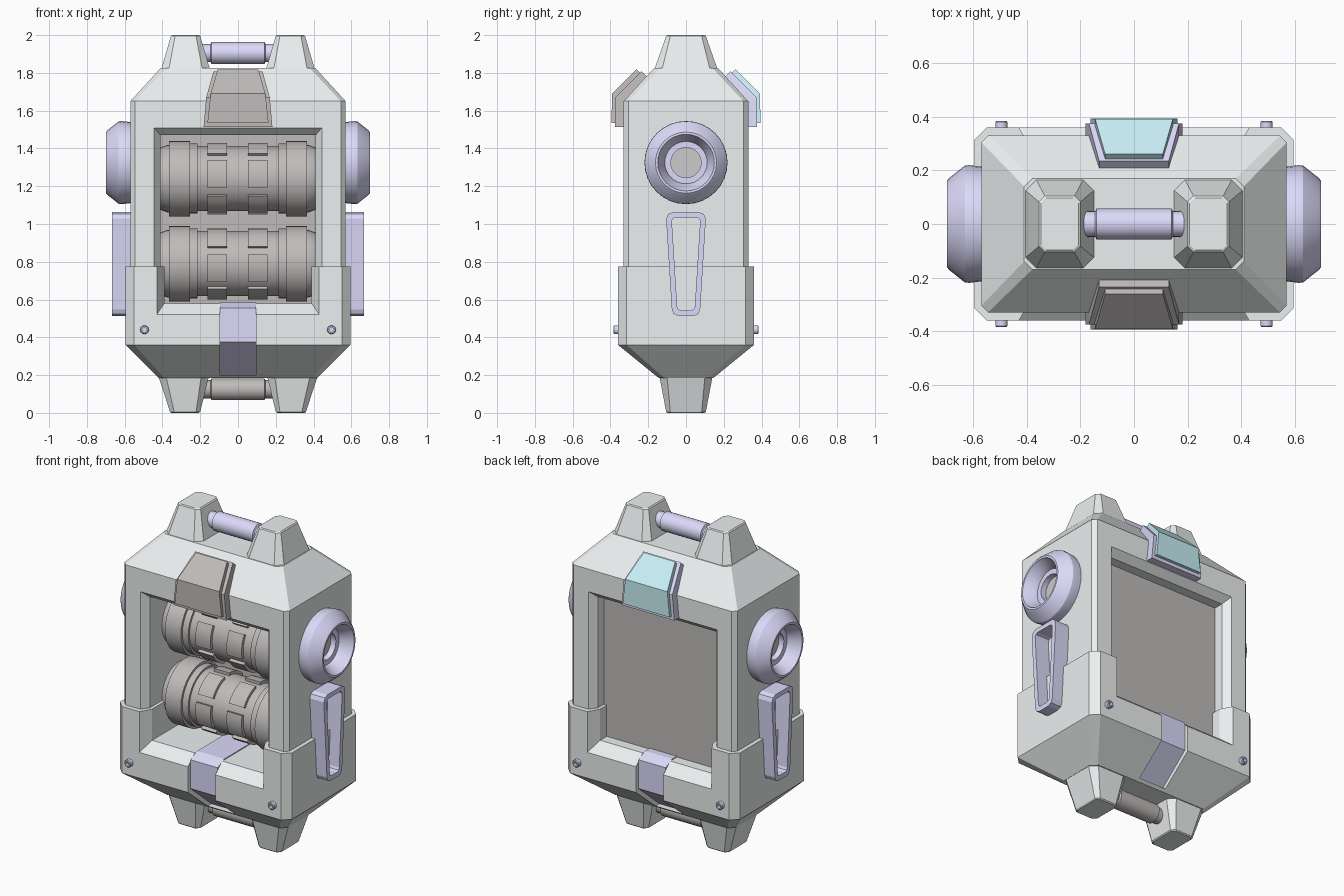
import bpy, bmesh, math
from mathutils import Vector

if "Cube" in bpy.data.objects:
    bpy.data.objects.remove(bpy.data.objects["Cube"])


def material(name, rgb):
    m = bpy.data.materials.new(name)
    m.diffuse_color = (*rgb, 1)
    m.use_nodes = True
    m.node_tree.nodes["Principled BSDF"].inputs["Base Color"].default_value = m.diffuse_color
    return m


SHELL = material("shell_light", (0.84, 0.87, 0.87))
GREY = material("dark_grey", (0.52, 0.50, 0.49))
LILAC = material("lilac", (0.72, 0.70, 0.95))
CYAN = material("cyan", (0.58, 0.87, 0.93))
WHITE = material("white", (0.98, 0.98, 0.98))


def finish(name, bm, mat=None):
    bmesh.ops.recalc_face_normals(bm, faces=bm.faces)
    me = bpy.data.meshes.new(name)
    bm.to_mesh(me)
    bm.free()
    ob = bpy.data.objects.new(name, me)
    bpy.context.collection.objects.link(ob)
    if mat:
        me.materials.append(mat)
    return ob


def loft(name, rings, mat=None, closed=False):
    """Skin a list of equal-length point rings; closed=True joins last to first."""
    bm = bmesh.new()
    vs = [[bm.verts.new(p) for p in r] for r in rings]
    n = len(rings[0])
    pairs = list(zip(vs, vs[1:]))
    if closed:
        pairs.append((vs[-1], vs[0]))
    for a, b in pairs:
        for i in range(n):
            j = (i + 1) % n
            bm.faces.new((a[i], a[j], b[j], b[i]))
    if not closed:
        bm.faces.new(vs[0])
        bm.faces.new(vs[-1])
    return finish(name, bm, mat)


def octa(x0, x1, y, z, c):
    """Rectangle with cut corners, at height z."""
    return [(x0 + c, -y, z), (x1 - c, -y, z), (x1, -y + c, z), (x1, y - c, z),
            (x1 - c, y, z), (x0 + c, y, z), (x0, y - c, z), (x0, -y + c, z)]


def lathe(name, profile, mat, axis='x', at=(0, 0, 0), flip=1, seg=32, closed=False):
    """Turn (along, radius) pairs about the x or y axis."""
    rings = []
    for t, r in profile:
        ring = []
        for k in range(seg):
            a = 2 * math.pi * k / seg
            p, q = r * math.cos(a), r * math.sin(a)
            v = (t * flip, p, q) if axis == 'x' else (p, t * flip, q)
            ring.append(Vector(v) + Vector(at))
        rings.append(ring)
    return loft(name, rings, mat, closed)


def cut(ob, cutter):
    cutter.hide_render = True
    m = ob.modifiers.new("cut", 'BOOLEAN')
    m.operation, m.solver, m.object = 'DIFFERENCE', 'EXACT', cutter
    bpy.context.view_layer.objects.active = ob
    bpy.ops.object.modifier_apply(modifier=m.name)
    bpy.data.objects.remove(cutter)


def window(y_out, y_in, wide, narrow):
    """Cutter through the depth, flared at front and back; sizes are (half x, z0, z1)."""
    rings = []
    for y, (w, z0, z1) in ((-0.5, wide), (-y_out, wide), (-y_in, narrow),
                           (y_in, narrow), (y_out, wide), (0.5, wide)):
        rings.append([(-w, y, z0), (w, y, z0), (w, y, z1), (-w, y, z1)])
    return loft("window_cutter", rings)


# upper housing with flared window
housing = loft("housing", [octa(-.57, .57, .33, .45, .025), octa(-.57, .57, .33, 1.65, .025),
                           octa(-.41, .41, .17, 1.825, .03)], SHELL)
cut(housing, window(.331, .285, (.445, .5, 1.51), (.41, .5, 1.47)))

# lower sleeve with U-shaped opening and centre slot
sleeve = loft("lower_sleeve", [octa(-.42, .42, .145, .185, .03), octa(-.595, .595, .36, .36, .045),
                               octa(-.595, .595, .36, .775, .045)], SHELL)
cut(sleeve, window(.361, .29, (.43, .52, 1.0), (.39, .58, 1.0)))
cut(sleeve, loft("slot_cutter", [[(x, -.5, .2), (x, .5, .2), (x, .5, .9), (x, -.5, .9)]
                                 for x in (-.095, .095)]))

# strap lying in the slot
strap = [(-.12, .195), (-.335, .375), (-.335, .555), (-.27, .585),
         (.27, .585), (.335, .555), (.335, .375), (.12, .195)]
loft("strap", [[(x, y, z) for y, z in strap] for x in (-.094, .094)], LILAC)

# dark panel closing the back of the window
loft("back_panel", [octa(-.43, .43, .01, z, 0.002) for z in (.5, 1.5)], GREY).location.y = .215

# horns, feet, knobs and side loops on both sides
knob = [(.55, .212), (.615, .22), (.632, .218), (.69, .172), (.698, .162),
        (.698, .15), (.685, .145), (.645, .118), (.62, .112), (.62, .08), (.55, .08)]


def loop_outline(top, bottom, z0, z1, c):
    return [(-bottom + c, z0), (bottom - c, z0), (bottom - c * .3, z0 + c * .3), (bottom, z0 + c),
            (top, z1 - c), (top - c * .3, z1 - c * .3), (top - c, z1), (-top + c, z1),
            (-top + c * .3, z1 - c * .3), (-top, z1 - c), (-bottom, z0 + c), (-bottom + c * .3, z0 + c * .3)]


outer = loop_outline(.105, .075, .513, 1.063, .035)
inner = loop_outline(.075, .047, .543, 1.035, .02)
for s, side in ((1, "right"), (-1, "left")):
    def span(a, b):
        return (a, b) if s > 0 else (-b, -a)
    loft("horn_" + side, [octa(*span(.14, .41), .17, 1.80, .04), octa(*span(.15, .405), .165, 1.825, .04),
                          octa(*span(.2, .355), .105, 1.995, .022), octa(*span(.207, .348), .098, 2.0, .02)], SHELL)
    loft("foot_" + side, [octa(*span(.207, .353), .098, 0, .02), octa(*span(.2, .36), .105, .006, .022),
                          octa(*span(.155, .42), .14, .19, .04), octa(*span(.15, .42), .14, .22, .04)], SHELL)
    lathe("knob_" + side, knob, LILAC, at=(0, 0, 1.325), flip=s, closed=True)
    lathe("knob_core_" + side, [(.5, .085), (.585, .085)], WHITE, at=(0, 0, 1.325), flip=s)
    loft("side_loop_" + side, [[(s * x, y, z) for y, z in o]
                               for x, o in ((.55, outer), (.667, outer), (.667, inner), (.55, inner))],
         LILAC, closed=True)
    # screws front and back
    for f, face in ((-1, "front"), (1, "back")):
        lathe(f"screw_{face}_{side}", [(.34, .023), (.38, .023), (.385, .019), (.385, .012), (.365, .012)],
              LILAC, axis='y', at=(s * .495, 0, .44), flip=f, seg=16)

# handle bars at top and bottom
bar = [(-.2, .048), (-.145, .048), (-.14, .058), (.14, .058), (.145, .048), (.2, .048)]
lathe("top_handle", [(-.24, .05), *bar, (.24, .05)], LILAC, at=(0, 0, 1.905), seg=24)
lathe("bottom_handle", [(-.24, .05), *bar, (.24, .05)], GREY, at=(0, 0, .125), seg=24)


# bent badges on the roof edge: stations are (y, z, half width)
def badge(name, f, stations, t, mat):
    offs = ((0.0, -t), (.02 * t / .04, -t), (.7 * -t, -t * .7))
    offs = ((-t, 0), (-t, -.4 * t), (-.7 * t, -.7 * t))
    rings = [[(-w, f * y, z), (w, f * y, z), (w, f * (y + a), z + b), (-w, f * (y + a), z + b)]
             for (y, z, w), (a, b) in zip(stations, offs)]
    return loft(name, rings, mat)


base = [(.375, 1.513, .182), (.375, 1.67, .168), (.235, 1.808, .13)]
plate = [(.394, 1.535, .162), (.392, 1.69, .145), (.262, 1.818, .108)]
for f, face, m1, m2 in ((-1, "front", GREY, GREY), (1, "back", LILAC, CYAN)):
    badge("badge_base_" + face, f, base, .05, m1)
    badge("badge_plate_" + face, f, plate, .03, m2)

# two drums with flanges and raised blocks
half = [(.41, .165), (.375, .178), (.365, .178), (.365, .2), (.255, .2), (.255, .185), (.215, .185), (.215, .172)]
drum = [(-x, r) for x, r in half] + half[::-1]
for z, tilt, pos in ((1.24, 8, "upper"), (.79, -8, "lower")):
    lathe("drum_" + pos, drum, GREY, at=(0, 0, z))
    for x in (-.11, .105):
        bm = bmesh.new()
        for k in range(6):
            sec = []
            for i in range(6):
                a = math.radians(180 - tilt + 60 * k - 23 + 46 * i / 5)
                sec.append([bm.verts.new((x + dx, r * math.cos(a), z + r * math.sin(a)))
                            for dx, r in ((-.052, .15), (.052, .15), (.052, .19), (-.052, .19))])
            for a, b in zip(sec, sec[1:]):
                for i in range(4):
                    j = (i + 1) % 4
                    bm.faces.new((a[i], a[j], b[j], b[i]))
            bm.faces.new(sec[0])
            bm.faces.new(sec[-1])
        finish(f"drum_blocks_{pos}", bm, GREY)

# smooth the round parts, keep hard edges
for ob in bpy.data.objects:
    ob.select_set(ob.name.startswith(("drum", "knob", "screw", "top_handle", "bottom_handle")))
bpy.context.view_layer.objects.active = bpy.data.objects["drum_upper"]
bpy.ops.object.shade_smooth_by_angle(angle=math.radians(30))
